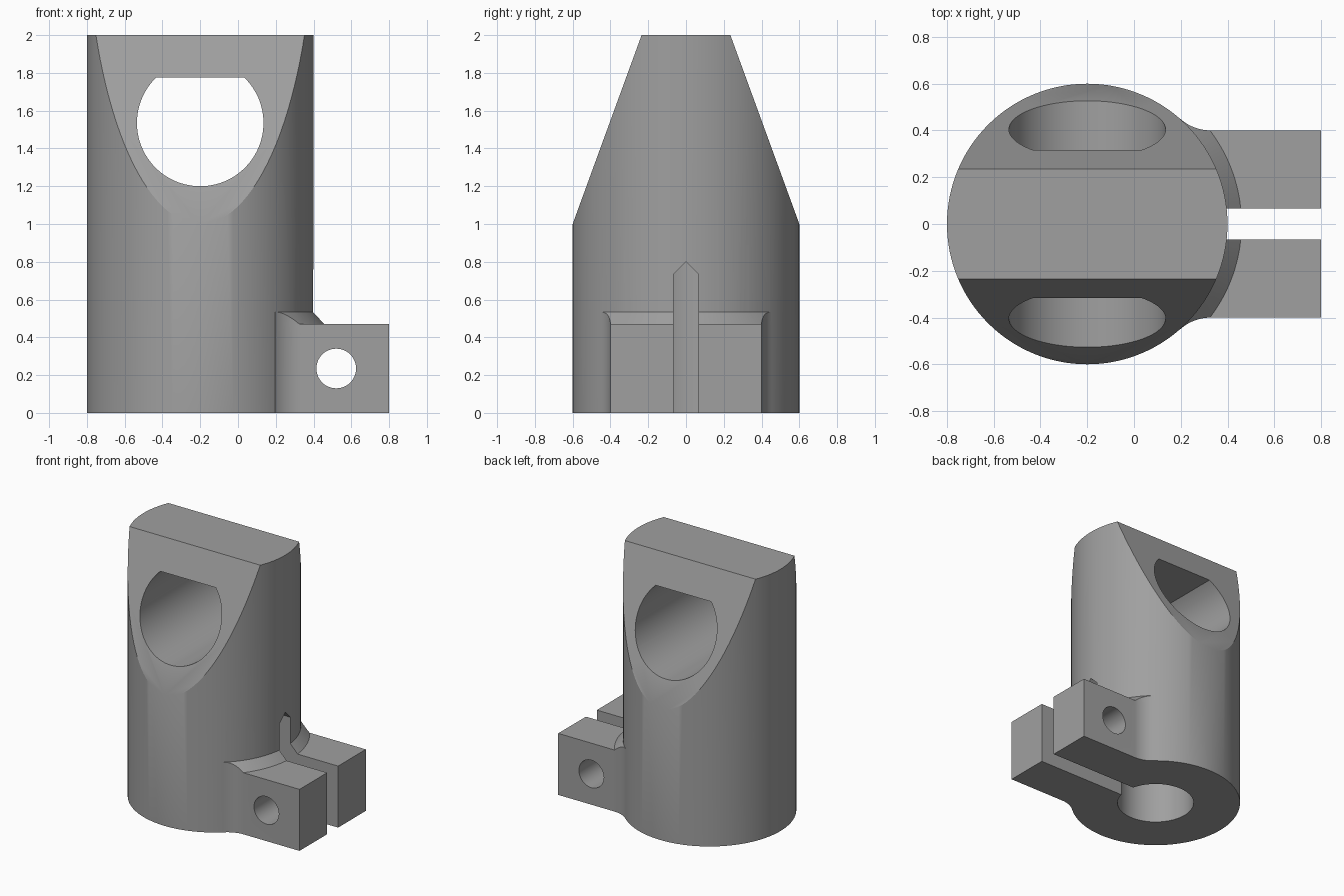
import bpy, bmesh, math
from mathutils import Vector

if "Cube" in bpy.data.objects:
    bpy.data.objects.remove(bpy.data.objects["Cube"])

CX = -0.2        # axis of the round body
R = 0.6          # body radius


def prism(name, pts, direction):
    """Extrude a closed 3D outline along a direction."""
    bm = bmesh.new()
    face = bm.faces.new([bm.verts.new(p) for p in pts])
    res = bmesh.ops.extrude_face_region(bm, geom=[face])
    verts = [g for g in res["geom"] if isinstance(g, bmesh.types.BMVert)]
    bmesh.ops.translate(bm, verts=verts, vec=Vector(direction))
    bmesh.ops.recalc_face_normals(bm, faces=bm.faces)
    return to_object(name, bm)


def cone(name, r1, r2, z1, z2, segs=128):
    """Upright frustum on the body axis."""
    bm = bmesh.new()
    bmesh.ops.create_cone(bm, cap_ends=True, segments=segs,
                          radius1=r1, radius2=r2, depth=z2 - z1)
    bmesh.ops.translate(bm, verts=bm.verts, vec=(CX, 0, (z1 + z2) / 2))
    return to_object(name, bm)


def to_object(name, bm):
    mesh = bpy.data.meshes.new(name)
    bm.to_mesh(mesh)
    bm.free()
    obj = bpy.data.objects.new(name, mesh)
    bpy.context.collection.objects.link(obj)
    return obj


def combine(target, tool, operation):
    """Apply a boolean and discard the tool."""
    mod = target.modifiers.new(operation.lower(), 'BOOLEAN')
    mod.operation = operation
    mod.solver = 'EXACT'
    mod.object = tool
    bpy.context.view_layer.objects.active = target
    bpy.ops.object.modifier_apply(modifier=mod.name)
    bpy.data.objects.remove(tool)


def arc(cx, cy, r, a0, a1, n):
    return [(cx + r * math.cos(a0 + (a1 - a0) * i / n),
             cy + r * math.sin(a0 + (a1 - a0) * i / n)) for i in range(n + 1)]


# Round body with two sloping flats that form a wedge top
body = cone("clamp_body", R, R, 0, 2)
wedge = [(-0.7, -0.1), (0.7, -0.1), (0.7, 0.726), (0.235, 2.0),
         (0.235, 2.2), (-0.235, 2.2), (-0.235, 2.0), (-0.7, 0.726)]
combine(body, prism("wedge", [(-1, y, z) for y, z in wedge], (2, 0, 0)), 'INTERSECT')

# Clamp lug outline: straight sides blending into the body with a fillet
FR, FX = 0.2, 0.33
tangent = math.atan2(-(0.4 + FR), CX - FX)
half = [(0.8, 0.4)] + arc(FX, 0.4 + FR, FR, -math.pi / 2, tangent, 10) + [(-0.05, 0.35)]
outline = half + [(x, -y) for x, y in reversed(half)]

# Conical collar where the lug top meets the body
collar = prism("collar", [(x, y, 0.42) for x, y in outline], (0, 0, 0.15))
slope = 0.06 / 0.065
combine(collar, cone("collar_cone", R + 0.185 * slope, R - 0.045 * slope, 0.35, 0.58),
        'INTERSECT')
lug = prism("lug", [(x, y, 0) for x, y in outline], (0, 0, 0.47))
combine(lug, collar, 'UNION')
combine(body, lug, 'UNION')

# Blind bore from below
combine(body, cone("bore", 0.27, 0.27, -0.1, 0.801), 'DIFFERENCE')

# Clamping slot with a peaked top
slot = [(-0.066, -0.1), (0.066, -0.1), (0.066, 0.735), (0, 0.8), (-0.066, 0.735)]
combine(body, prism("slot", [(0, y, z) for y, z in slot], (1, 0, 0)), 'DIFFERENCE')

# Cross hole with a flat ceiling
HR, HZ = 0.335, 1.535
a = math.asin((1.775 - HZ) / HR)
hole = arc(CX, HZ, HR, math.pi - a, 2 * math.pi + a, 72)
combine(body, prism("cross_hole", [(x, -1, z) for x, z in hole], (0, 2, 0)), 'DIFFERENCE')

# Bolt hole through the lugs
bolt = arc(0.52, 0.235, 0.105, 0, 2 * math.pi, 48)[:-1]
combine(body, prism("bolt_hole", [(x, -1, z) for x, z in bolt], (0, 2, 0)), 'DIFFERENCE')

# Single grey material and smooth round surfaces
grey = bpy.data.materials.new("mid grey")
grey.diffuse_color = (0.35, 0.35, 0.35, 1)
grey.use_nodes = True
grey.node_tree.nodes["Principled BSDF"].inputs["Base Color"].default_value = grey.diffuse_color
body.data.materials.clear()
body.data.materials.append(grey)
for poly in body.data.polygons:
    poly.material_index = 0
bpy.ops.object.select_all(action='DESELECT')
body.select_set(True)
bpy.context.view_layer.objects.active = body
bpy.ops.object.shade_smooth_by_angle(angle=math.radians(25))
